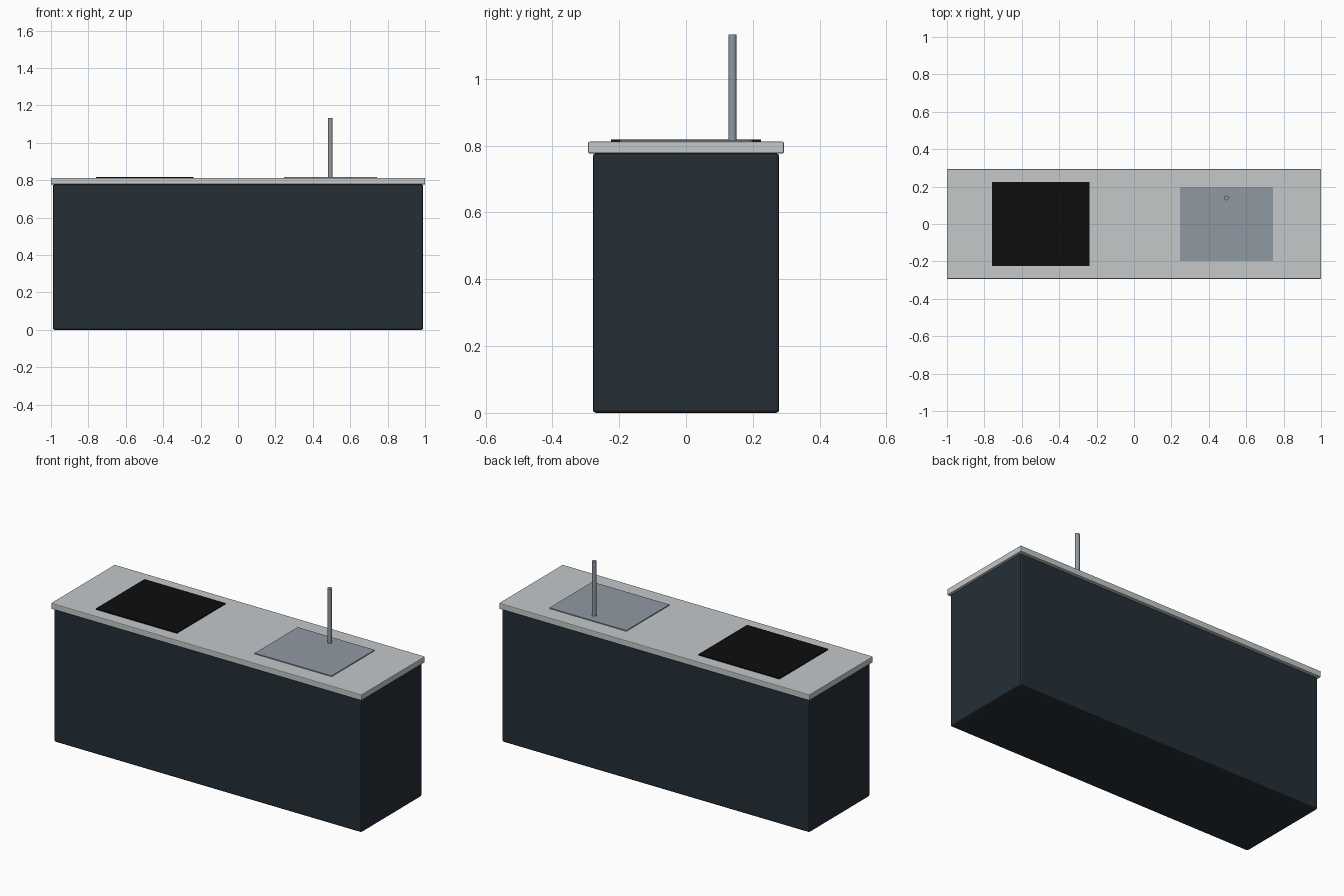
import bpy

default = bpy.data.objects.get("Cube")
if default:
    bpy.data.objects.remove(default, do_unlink=True)


def material(name, rgb):
    m = bpy.data.materials.new(name)
    m.use_nodes = True
    m.diffuse_color = (*rgb, 1)
    bsdf = next(n for n in m.node_tree.nodes if n.type == "BSDF_PRINCIPLED")
    bsdf.inputs["Base Color"].default_value = (*rgb, 1)
    return m


def finish(name, mat, bevel=0):
    ob = bpy.context.object
    ob.name = ob.data.name = name
    ob.data.materials.append(mat)
    if bevel:
        mod = ob.modifiers.new("Rounded edges", "BEVEL")
        mod.width = bevel
        mod.segments = 2
        mod.limit_method = "ANGLE"
    return ob


def box(name, mat, x, y, z, bevel=0):
    """Box spanning the (min, max) pair on each axis."""
    bpy.ops.mesh.primitive_cube_add(size=1, location=[sum(s) / 2 for s in (x, y, z)])
    bpy.context.object.scale = [s[1] - s[0] for s in (x, y, z)]
    bpy.ops.object.transform_apply(location=False, rotation=False, scale=True)
    return finish(name, mat, bevel)


navy = material("dark slate", (0.018, 0.028, 0.037))
stone = material("pale grey stone", (0.55, 0.58, 0.59))
steel = material("brushed steel", (0.28, 0.32, 0.36))
black = material("black glass", (0.004, 0.004, 0.004))

BASE_TOP, COUNTER_TOP = 0.777, 0.812

# Cabinet body and worktop
box("cabinet", navy, (-0.99, 0.99), (-0.279, 0.279), (0, BASE_TOP), 0.009)
box("worktop", stone, (-1, 1), (-0.293, 0.293), (BASE_TOP, COUNTER_TOP), 0.004)

# Thin plates lying on the worktop
box("hob", black, (-0.759, -0.237), (-0.224, 0.224), (COUNTER_TOP - 0.002, 0.818))
box("sink", steel, (0.246, 0.742), (-0.198, 0.198), (COUNTER_TOP - 0.002, 0.817))

# Upright tap
TAP_TOP = 1.133
bpy.ops.mesh.primitive_cylinder_add(
    vertices=24, radius=0.0125, depth=TAP_TOP - COUNTER_TOP,
    location=(0.494, 0.139, (TAP_TOP + COUNTER_TOP) / 2))
finish("tap", steel)
bpy.ops.object.shade_smooth_by_angle()
